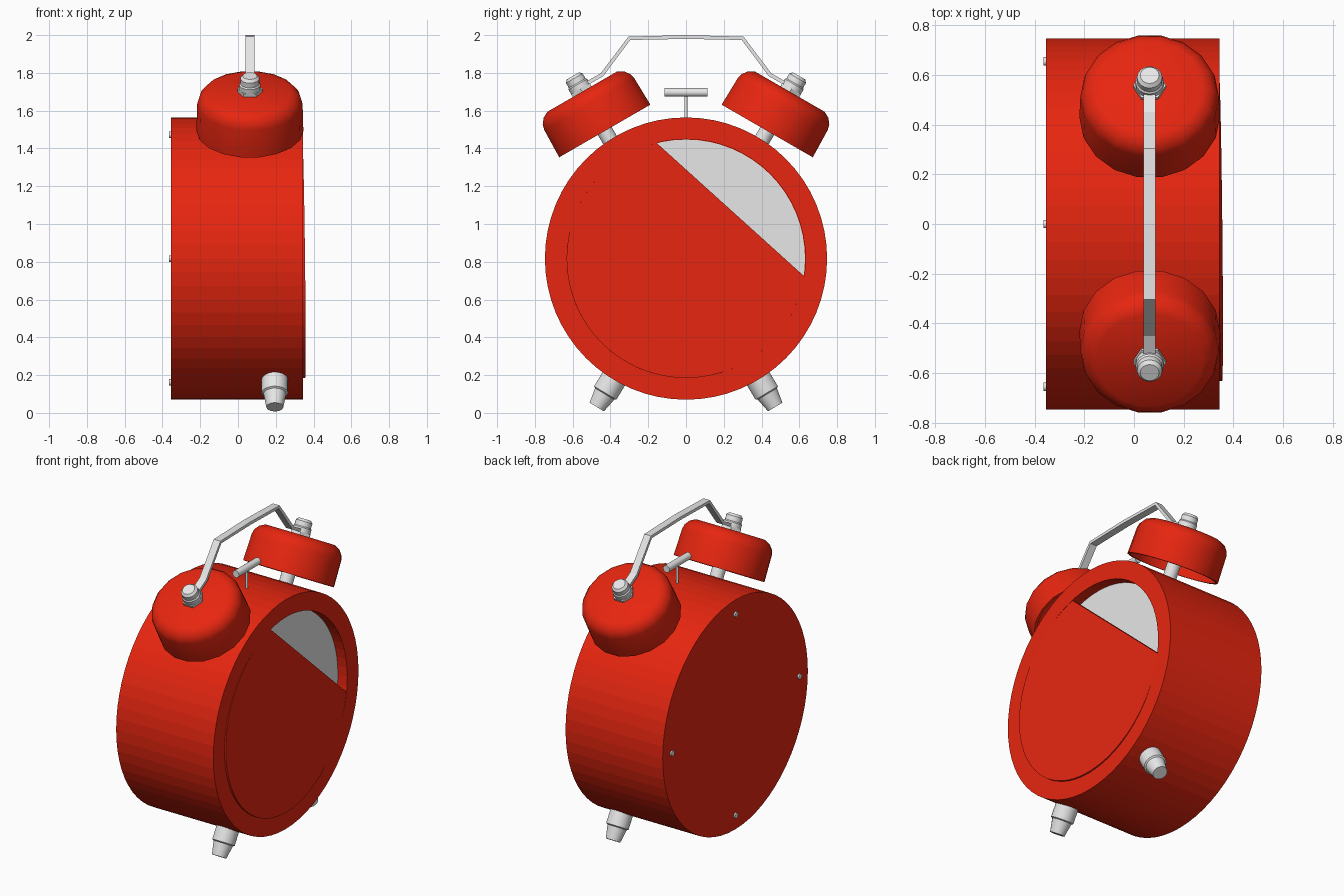
import bpy, bmesh, math
from mathutils import Vector

cube = bpy.data.objects.get("Cube")
if cube:
    bpy.data.objects.remove(cube, do_unlink=True)


def material(name, color):
    m = bpy.data.materials.new(name)
    m.use_nodes = True
    m.diffuse_color = (*color, 1)
    m.node_tree.nodes["Principled BSDF"].inputs["Base Color"].default_value = (*color, 1)
    return m


RED = material("red enamel", (0.8, 0.019, 0.005))
METAL = material("pale metal", (0.8, 0.8, 0.8))


def finish(name, bm, mat, smooth=None):
    bmesh.ops.recalc_face_normals(bm, faces=bm.faces)
    mesh = bpy.data.meshes.new(name)
    bm.to_mesh(mesh)
    bm.free()
    mesh.materials.append(mat)
    ob = bpy.data.objects.new(name, mesh)
    bpy.context.collection.objects.link(ob)
    if smooth:
        bpy.ops.object.select_all(action='DESELECT')
        ob.select_set(True)
        bpy.context.view_layer.objects.active = ob
        bpy.ops.object.shade_smooth_by_angle(angle=math.radians(smooth))
    return ob


def lathe(name, profile, origin, axis, mat, sides=18, smooth=None):
    """Turn (radius, distance) points around an axis; radius 0 closes an end."""
    bm = bmesh.new()
    turn = Vector(axis).to_track_quat('Z', 'Y')
    rings = []
    for r, t in profile:
        count = sides if r else 1
        rings.append([bm.verts.new(Vector(origin) + turn @ Vector(
            (r * math.cos(2 * math.pi * i / sides), r * math.sin(2 * math.pi * i / sides), t)))
            for i in range(count)])
    for a, b in zip(rings, rings[1:]):
        if len(a) == 1 and len(b) == 1:
            continue
        if len(a) == 1 or len(b) == 1:
            tip, ring = (a[0], b) if len(a) == 1 else (b[0], a)
            for i in range(sides):
                bm.faces.new((tip, ring[i], ring[(i + 1) % sides]))
        else:
            for i in range(sides):
                j = (i + 1) % sides
                bm.faces.new((a[i], a[j], b[j], b[i]))
    return finish(name, bm, mat, smooth)


def rod(name, radius, start, end, mat, sides=12):
    axis = Vector(end) - Vector(start)
    length = axis.length
    return lathe(name, [(0, 0), (radius, 0), (radius, length), (0, length)],
                 start, axis, mat, sides, 40)


CENTRE = Vector((0, 0, 0.817))
OUTER, INNER, MID_X = 0.747, 0.632, 0.063

# Round case with a recessed front, and the dial inside it
lathe("case", [(0, -0.355), (OUTER, -0.355), (OUTER, 0.345), (INNER, 0.345),
               (INNER, 0.275), (0, 0.275)], CENTRE, (1, 0, 0), RED, 64)
lathe("dial", [(0, 0.272), (INNER - 0.002, 0.272), (INNER - 0.002, 0.279), (0, 0.279)],
      CENTRE, (1, 0, 0), METAL, 64)

# Front cover: a slightly tilted disc with one segment cut away
bm = bmesh.new()
lean = Vector((0, 0.67, 0.742))
heading = math.atan2(lean.z, lean.y)
half = math.acos(0.35 / INNER)
steps = 56
outline = []
for i in range(steps + 1):
    a = heading + half + (2 * math.pi - 2 * half) * i / steps
    p = Vector((0, INNER * math.cos(a), INNER * math.sin(a)))
    p.x = 0.348 - 0.016 * p.dot(lean)
    outline.append(bm.verts.new(p + CENTRE))
face = bm.faces.new(outline)
walls = bmesh.ops.extrude_face_region(bm, geom=[face], use_keep_orig=True)
back = [v for v in walls["geom"] if isinstance(v, bmesh.types.BMVert)]
bmesh.ops.translate(bm, verts=back, vec=(-0.03, 0, 0))
finish("front_cover", bm, RED)

# Four screws on the back
for i in range(4):
    a = i * math.pi / 2
    spot = CENTRE + Vector((-0.35, 0.655 * math.cos(a), 0.655 * math.sin(a)))
    rod(f"back_screw_{i + 1}", 0.017, spot, spot + Vector((-0.015, 0, 0)), METAL)

# Bells, posts, nuts, knobs and feet, one of each per side
for side, label in ((1, "back"), (-1, "front")):
    axis = Vector((0, side * 0.5, 0.866))
    base = Vector((MID_X, side * 0.43, 1.4925))
    lathe(f"{label}_bell", [(0, 0.215), (0.2, 0.215), (0.26, 0.17), (0.268, 0), (0.283, 0),
                            (0.279, 0.165), (0.272, 0.193), (0.25, 0.222), (0.215, 0.24),
                            (0, 0.24)], base, axis, RED, 18, 35)
    rod(f"{label}_bell_post", 0.042, base - axis * 0.12, base + axis * 0.23, METAL, 16)
    rod(f"{label}_nut", 0.066, base + axis * 0.235, base + axis * 0.258, METAL, 6)
    lathe(f"{label}_knob", [(0, 0.25), (0.057, 0.25), (0.057, 0.285), (0.051, 0.292),
                            (0.051, 0.322), (0.038, 0.337), (0, 0.337)],
          base, axis, METAL, 16, 35)
    lathe(f"{label}_foot", [(0, 0.70), (0.07, 0.70), (0.07, 0.83), (0.06, 0.836),
                            (0.045, 0.917), (0, 0.917)],
          (0.195, 0, CENTRE.z), (0, side * 0.515, -0.857), METAL, 18, 35)

# Carrying handle: a flat strap bent between the two knobs
half_path = [(0, 1.99), (0.3, 1.983), (0.445, 1.79), (0.565, 1.722)]
path = [Vector((0, -y, z)) for y, z in half_path[:0:-1]] + [Vector((0, y, z)) for y, z in half_path]
bm = bmesh.new()
sections = []
for i, p in enumerate(path):
    before = (p - path[i - 1]).normalized() if i else Vector()
    after = (path[i + 1] - p).normalized() if i < len(path) - 1 else Vector()
    d = (before + after).normalized()
    up = Vector((0, -d.z, d.y)) * 0.01
    sections.append([bm.verts.new(p + up * s + Vector((MID_X + 0.024 * w, 0, 0)))
                     for w, s in ((-1, -1), (1, -1), (1, 1), (-1, 1))])
for a, b in zip(sections, sections[1:]):
    for i in range(4):
        j = (i + 1) % 4
        bm.faces.new((a[i], a[j], b[j], b[i]))
bm.faces.new(sections[0])
bm.faces.new(sections[-1])
finish("handle", bm, METAL)

# Hammer between the bells
rod("hammer_stem", 0.008, (MID_X, 0, 1.54), (MID_X, 0, 1.69), METAL)
rod("hammer_head", 0.023, (MID_X, -0.113, 1.697), (MID_X, 0.113, 1.697), METAL, 16)
